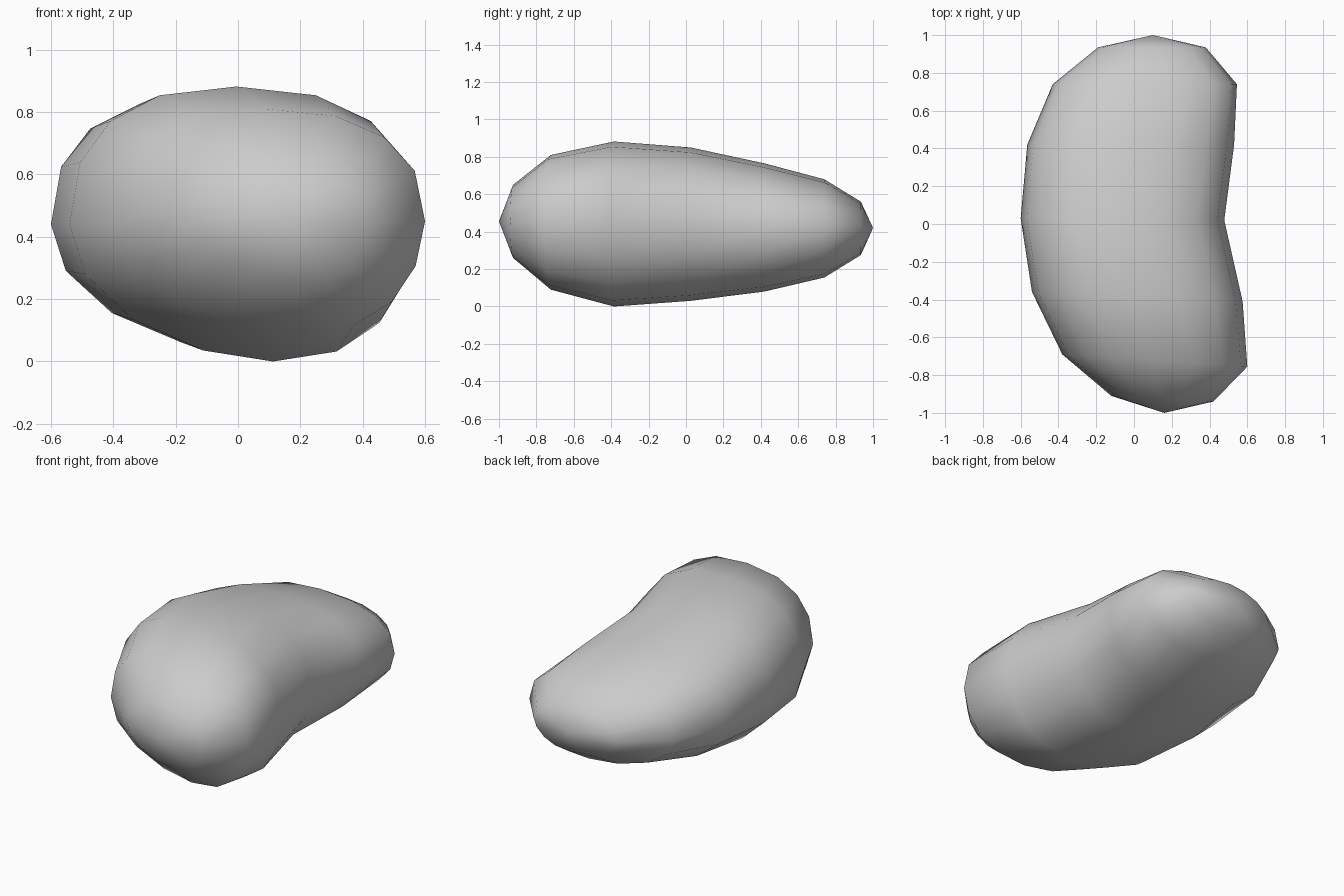
import bpy, bmesh, math

if "Cube" in bpy.data.objects:
    bpy.data.objects.remove(bpy.data.objects["Cube"])

SIDES = 16

# Cross-sections front to back: left x, left y, right x, right y, bottom z, top z
SECTIONS = [
    (-0.12, -0.91, 0.42, -0.94, 0.26, 0.65),
    (-0.38, -0.69, 0.60, -0.755, 0.09, 0.81),
    (-0.54, -0.36, 0.575, -0.41, 0.00, 0.882),
    (-0.60, 0.03, 0.478, 0.02, 0.03, 0.85),
    (-0.565, 0.42, 0.53, 0.42, 0.08, 0.765),
    (-0.43, 0.74, 0.545, 0.74, 0.155, 0.68),
    (-0.19, 0.935, 0.38, 0.935, 0.275, 0.56),
]
FRONT_TIP = (0.16, -1.0, 0.455)
BACK_TIP = (0.10, 1.0, 0.42)


def add_ring(bm, section, is_end):
    xl, yl, xr, yr, zb, zt = section
    half = (xr - xl) / 2
    ring = []
    for i in range(SIDES):
        a = 2 * math.pi * i / SIDES
        c, s = math.cos(a), math.sin(a)
        # Fuller on top, slacker at the lower left, rounder at the ends
        power = 2.4 if s > 0 else (2.1 if c > 0 else 1.9)
        if is_end:
            power = 1.9
        c = math.copysign(abs(c) ** (2 / power), c)
        s = math.copysign(abs(s) ** (2 / power), s)
        lean = (-0.04 if s > 0 else -0.17) * s ** 3 * half  # belly leans right
        x = (xl + xr) / 2 + half * c + lean
        y = (yl + yr) / 2 + (yr - yl) / 2 * c
        z = (zb + zt) / 2 + (zt - zb) / 2 * s
        ring.append(bm.verts.new((x, y, z)))
    return ring


# Bean body: loft through the sections, closed by a tip at each end
bm = bmesh.new()
last = len(SECTIONS) - 1
rings = [add_ring(bm, s, k in (0, last)) for k, s in enumerate(SECTIONS)]
front, back = bm.verts.new(FRONT_TIP), bm.verts.new(BACK_TIP)
for i in range(SIDES):
    j = (i + 1) % SIDES
    for r0, r1 in zip(rings, rings[1:]):
        bm.faces.new((r0[i], r0[j], r1[j], r1[i]))
    bm.faces.new((front, rings[0][j], rings[0][i]))
    bm.faces.new((back, rings[-1][i], rings[-1][j]))
bmesh.ops.recalc_face_normals(bm, faces=bm.faces[:])
for f in bm.faces:
    f.smooth = True

mesh = bpy.data.meshes.new("bean_body")
bm.to_mesh(mesh)
bm.free()
bpy.context.collection.objects.link(bpy.data.objects.new("bean_body", mesh))
